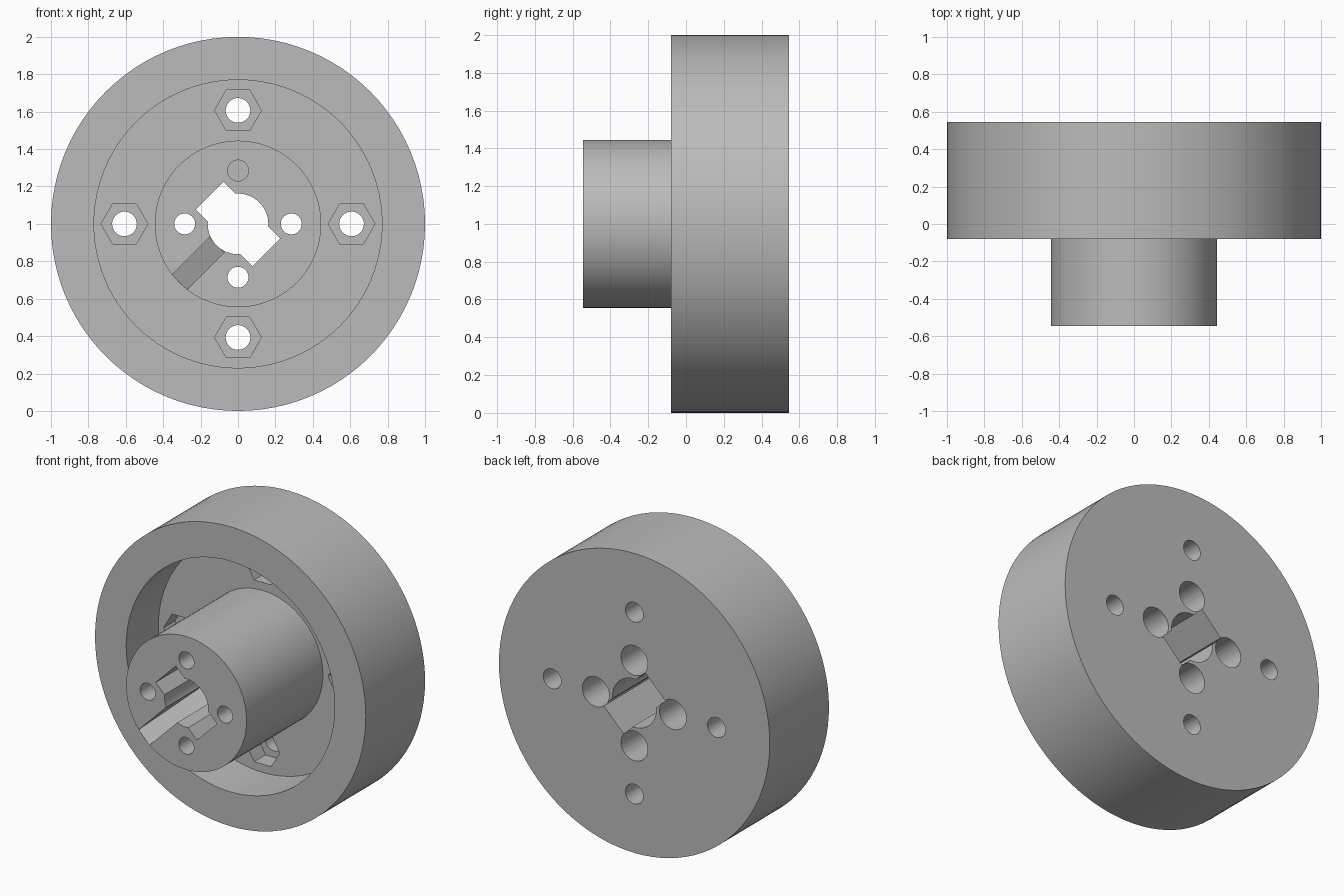
import bpy, bmesh, math
from mathutils import Vector

cube = bpy.data.objects.get("Cube")
if cube:
    bpy.data.objects.remove(cube)

X, Y, Z = Vector((1, 0, 0)), Vector((0, 1, 0)), Vector((0, 0, 1))
DIAG, CROSS = (X + Z).normalized(), (Z - X).normalized()
FRONT, RIM, FLOOR, BACK = -0.545, -0.08, 0.26, 0.545

grey = bpy.data.materials.new("plain_grey")
grey.use_nodes = True
colour = (0.5, 0.5, 0.5, 1)
grey.diffuse_color = colour
grey.node_tree.nodes["Principled BSDF"].inputs["Base Color"].default_value = colour


def add_object(name, bm):
    bmesh.ops.recalc_face_normals(bm, faces=bm.faces)
    mesh = bpy.data.meshes.new(name)
    bm.to_mesh(mesh)
    bm.free()
    mesh.materials.append(grey)
    obj = bpy.data.objects.new(name, mesh)
    bpy.context.collection.objects.link(obj)
    return obj


def prism(name, points, start, end, u=X, v=Z, w=Y):
    """Extrude a flat outline in the u-v plane from start to end along w."""
    bm = bmesh.new()
    face = bm.faces.new([bm.verts.new(Z + u * a + v * b + w * start) for a, b in points])
    moved = bmesh.ops.extrude_face_region(bm, geom=[face])["geom"]
    verts = [g for g in moved if isinstance(g, bmesh.types.BMVert)]
    bmesh.ops.translate(bm, verts=verts, vec=w * (end - start))
    return add_object(name, bm)


def ring(radius, sides, cx=0.0, cz=0.0):
    steps = [math.tau * i / sides for i in range(sides)]
    return [(cx + radius * math.cos(t), cz + radius * math.sin(t)) for t in steps]


# Flanged wheel with recess and hub, turned around the y axis
profile = [(0, FRONT), (0.445, FRONT), (0.445, FLOOR), (0.77, FLOOR),
           (0.77, RIM), (1, RIM), (1, BACK), (0, BACK)]
bm = bmesh.new()
verts = [bm.verts.new(Z + X * r + Y * y) for r, y in profile]
edges = [bm.edges.new(pair) for pair in zip(verts, verts[1:])]
bmesh.ops.spin(bm, geom=verts + edges, cent=Z, axis=Y, angle=math.tau,
               steps=96, use_duplicate=False)
bmesh.ops.remove_doubles(bm, verts=bm.verts, dist=1e-4)
wheel = add_object("flanged_hub", bm)

# Central bore and crossing rectangular keyway
cutters = [
    prism("bore_cutter", ring(0.162, 64), -1, 1),
    prism("keyway_cutter", [(-0.215, -0.105), (0.215, -0.105), (0.215, 0.105), (-0.215, 0.105)],
          -1, 1, u=CROSS, v=DIAG),
    # Slot whose floor ramps from the hub rim down toward the bore
    prism("ramp_cutter", [(-0.57, -0.745), (0.57, -0.745), (0.16, -0.1), (-0.16, -0.1)],
          -0.057, 0.057, u=DIAG, v=Y, w=CROSS),
]

# Four bolt positions: stepped holes in the hub, hex pockets in the flange
for i in range(4):
    c, s = round(math.cos(i * math.pi / 2)), round(math.sin(i * math.pi / 2))
    hub, flange = (0.285 * c, 0.285 * s), (0.607 * c, 0.607 * s)
    cutters += [
        prism("hub_hole_cutter", ring(0.056, 32, *hub), -1, 1),
        prism("counterbore_cutter", ring(0.099, 40, *hub), -0.2, 1),
        prism("flange_hole_cutter", ring(0.066, 32, *flange), 0, 1),
        prism("hex_pocket_cutter", ring(0.125, 6, *flange), 0.1, FLOOR + 0.12),
    ]

for cutter in cutters:
    mod = wheel.modifiers.new(cutter.name, "BOOLEAN")
    mod.operation = "DIFFERENCE"
    mod.solver = "EXACT"
    mod.object = cutter

# Bake the cuts, then drop the cutters
bpy.context.view_layer.update()
graph = bpy.context.evaluated_depsgraph_get()
result = bpy.data.meshes.new_from_object(wheel.evaluated_get(graph))
wheel.modifiers.clear()
wheel.data = result
for cutter in cutters:
    bpy.data.objects.remove(cutter)

# Smooth curved walls, crisp edges
bpy.ops.object.select_all(action="DESELECT")
wheel.select_set(True)
bpy.context.view_layer.objects.active = wheel
bpy.ops.object.shade_smooth_by_angle(angle=math.radians(30))
